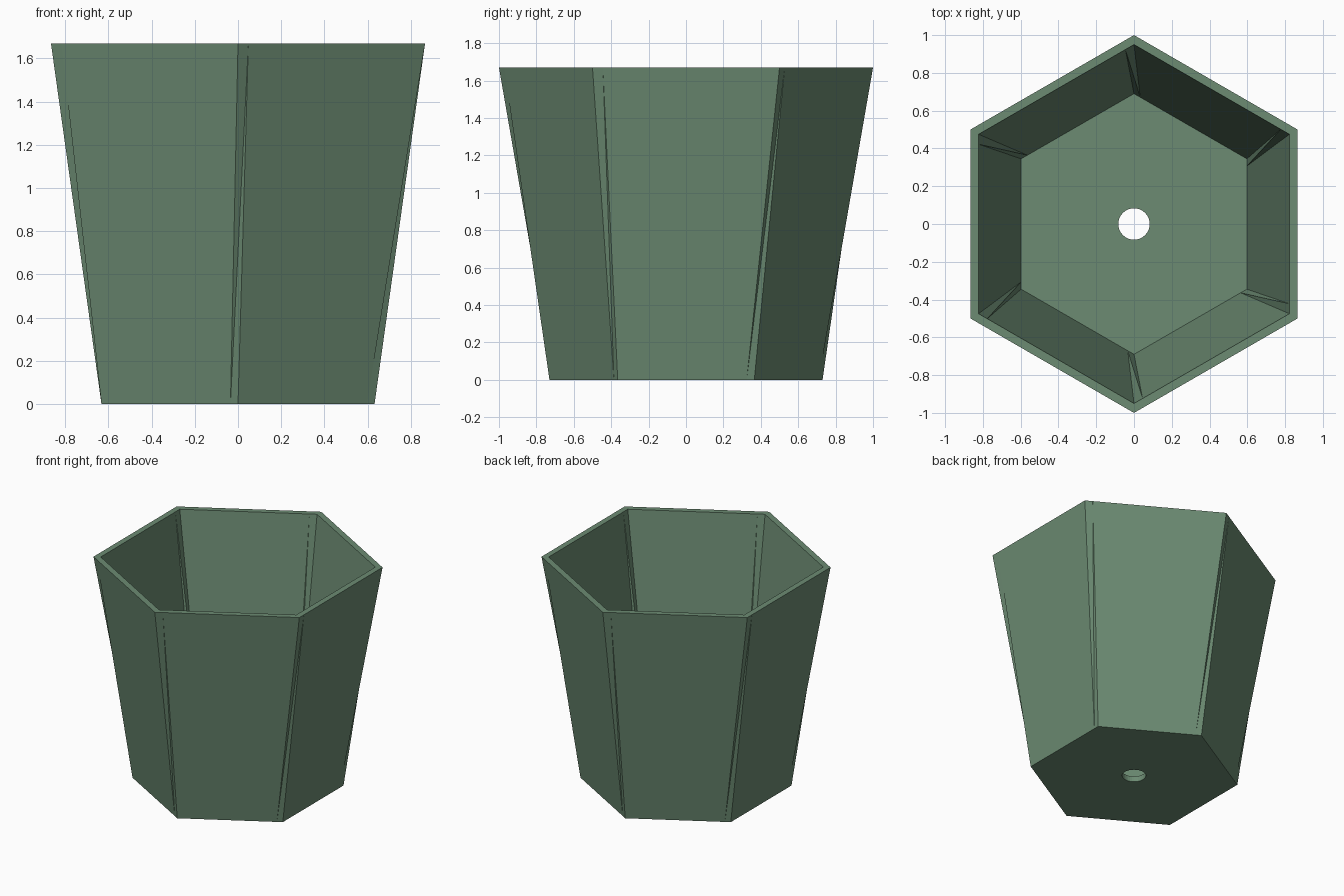
import bpy
import bmesh
from math import pi, cos, sin
from mathutils import Vector

old = bpy.data.objects.get("Cube")
if old:
    bpy.data.objects.remove(old, do_unlink=True)

HEIGHT = 1.67
FLOOR = 0.042
SIDES = 6
STEP = 1 / 18          # share of a side taken by the folded corner strip
HOLE_RADIUS = 0.083

# Sage green plastic
green = bpy.data.materials.new("sage green")
colour = (0.15, 0.26, 0.17, 1)
green.diffuse_color = colour
green.use_nodes = True
green.node_tree.nodes["Principled BSDF"].inputs["Base Color"].default_value = colour

bm = bmesh.new()


def hexagon(radius, z, upper):
    """Ring of corners, each paired with a point just after (upper) or before (lower) it."""
    corners = [Vector((radius * cos(pi / 2 + i * 2 * pi / SIDES),
                       radius * sin(pi / 2 + i * 2 * pi / SIDES), z))
               for i in range(SIDES)]
    ring = []
    for i, corner in enumerate(corners):
        if upper:
            pair = (corner, corner.lerp(corners[(i + 1) % SIDES], STEP))
        else:
            pair = (corner.lerp(corners[i - 1], STEP), corner)
        ring += [bm.verts.new(p) for p in pair]
    return ring


def circle(z, count=36):
    return [bm.verts.new((HOLE_RADIUS * cos(i * 2 * pi / count),
                          HOLE_RADIUS * sin(i * 2 * pi / count), z))
            for i in range(count)]


def wall(low, high):
    """Flat panels joined by narrow strips folded along their diagonal."""
    n = len(low)
    for i in range(n):
        j = (i + 1) % n
        if i % 2:
            bm.faces.new((low[i], low[j], high[j], high[i]))
        else:
            bm.faces.new((low[i], high[j], high[i]))
            bm.faces.new((low[i], low[j], high[j]))


def loop_edges(ring):
    return [bm.edges.get((a, b)) or bm.edges.new((a, b))
            for a, b in zip(ring, ring[1:] + ring[:1])]


# Outer and inner walls
outer_low, outer_high = hexagon(0.73, 0, False), hexagon(1.0, HEIGHT, True)
inner_low, inner_high = hexagon(0.69, FLOOR, False), hexagon(0.95, HEIGHT, True)
wall(outer_low, outer_high)
wall(inner_low, inner_high)

# Rim
for i in range(len(outer_high)):
    j = (i + 1) % len(outer_high)
    bm.faces.new((outer_high[i], outer_high[j], inner_high[j], inner_high[i]))

# Floor with a drainage hole
hole_low, hole_high = circle(0), circle(FLOOR)
for ring, hole in ((outer_low, hole_low), (inner_low, hole_high)):
    bmesh.ops.triangle_fill(bm, use_beauty=True,
                            edges=loop_edges(ring) + loop_edges(hole))
for i in range(len(hole_low)):
    j = (i + 1) % len(hole_low)
    bm.faces.new((hole_low[i], hole_low[j], hole_high[j], hole_high[i]))

bmesh.ops.recalc_face_normals(bm, faces=bm.faces)
mesh = bpy.data.meshes.new("planter_pot")
bm.to_mesh(mesh)
bm.free()
mesh.materials.append(green)
pot = bpy.data.objects.new("planter_pot", mesh)
bpy.context.collection.objects.link(pot)
